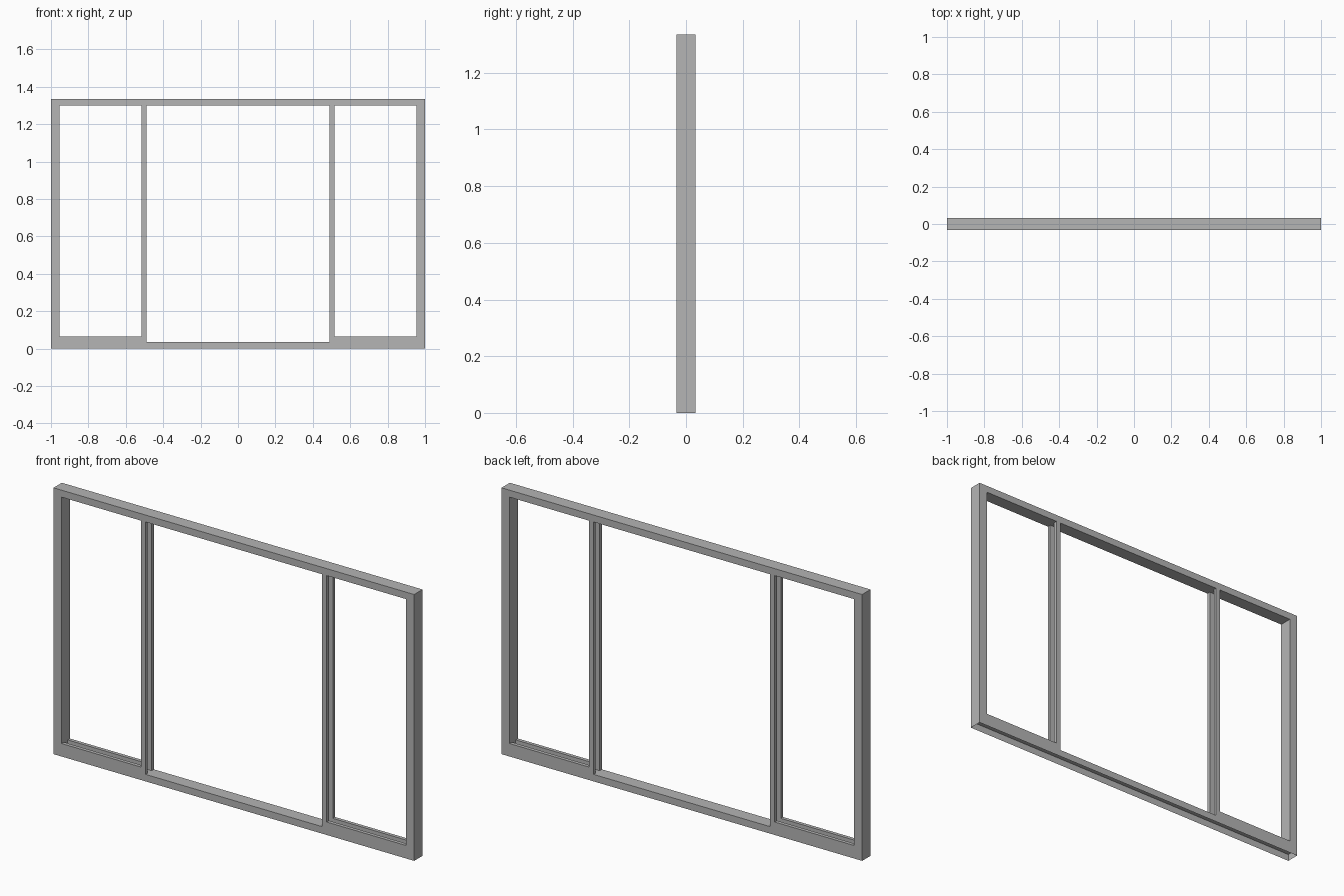
import bpy
import bmesh
from mathutils import Vector

cube = bpy.data.objects.get("Cube")
if cube:
    bpy.data.objects.remove(cube, do_unlink=True)

# Single painted grey finish
grey = bpy.data.materials.new("plain_grey")
grey.use_nodes = True
colour = (0.46, 0.46, 0.46, 1)
grey.diffuse_color = colour
grey.node_tree.nodes["Principled BSDF"].inputs["Base Color"].default_value = colour

# Main dimensions
HALF_W, HALF_D, HEIGHT = 1.0, 0.033, 1.335
JAMB_IN = 0.955
HEAD_Z, SILL_Z, BEAD_Z = 1.3, 0.035, 0.065
MULLION_IN, MULLION_OUT = 0.49, 0.515
STRIP_Y = 0.015


def bar(name, xs, ys, zs, open_sides=()):
    """Axis-aligned hollow bar; faces pointing along open_sides are left out."""
    bm = bmesh.new()
    bmesh.ops.create_cube(bm, size=1)
    skipped = [f for f in bm.faces
               if any(f.normal.dot(Vector(d)) > 0.9 for d in open_sides)]
    bmesh.ops.delete(bm, geom=skipped, context='FACES')
    for v in bm.verts:
        v.co = [lo + (c + 0.5) * (hi - lo)
                for c, (lo, hi) in zip(v.co, (xs, ys, zs))]
    mesh = bpy.data.meshes.new(name)
    bm.to_mesh(mesh)
    bm.free()
    mesh.materials.append(grey)
    obj = bpy.data.objects.new(name, mesh)
    bpy.context.collection.objects.link(obj)
    return obj


UP, DOWN = (0, 0, 1), (0, 0, -1)
ENDS_X = ((1, 0, 0), (-1, 0, 0))
full_y = (-HALF_D, HALF_D)

# Sill, hollow and open underneath, and the head across the top
bar("sill", (-HALF_W, HALF_W), full_y, (0, SILL_Z), (DOWN,))
bar("head", (-HALF_W, HALF_W), full_y, (HEAD_Z, HEIGHT))

for side, s in (("left", 1), ("right", -1)):
    def span(a, b):
        return tuple(sorted((s * a, s * b)))

    # Outer upright
    bar(side + "_jamb", span(JAMB_IN, HALF_W), full_y,
        (SILL_Z, HEAD_Z), (UP, DOWN))

    # Paired front and back strips leave a glazing groove between them
    for face, ys in (("front", (-HALF_D, -STRIP_Y)), ("back", (STRIP_Y, HALF_D))):
        bar(f"{side}_{face}_mullion", span(MULLION_IN, MULLION_OUT), ys,
            (SILL_Z, HEAD_Z), (UP, DOWN))
        bar(f"{side}_{face}_bead", span(MULLION_OUT, JAMB_IN), ys,
            (SILL_Z, BEAD_Z), (DOWN,) + ENDS_X)
